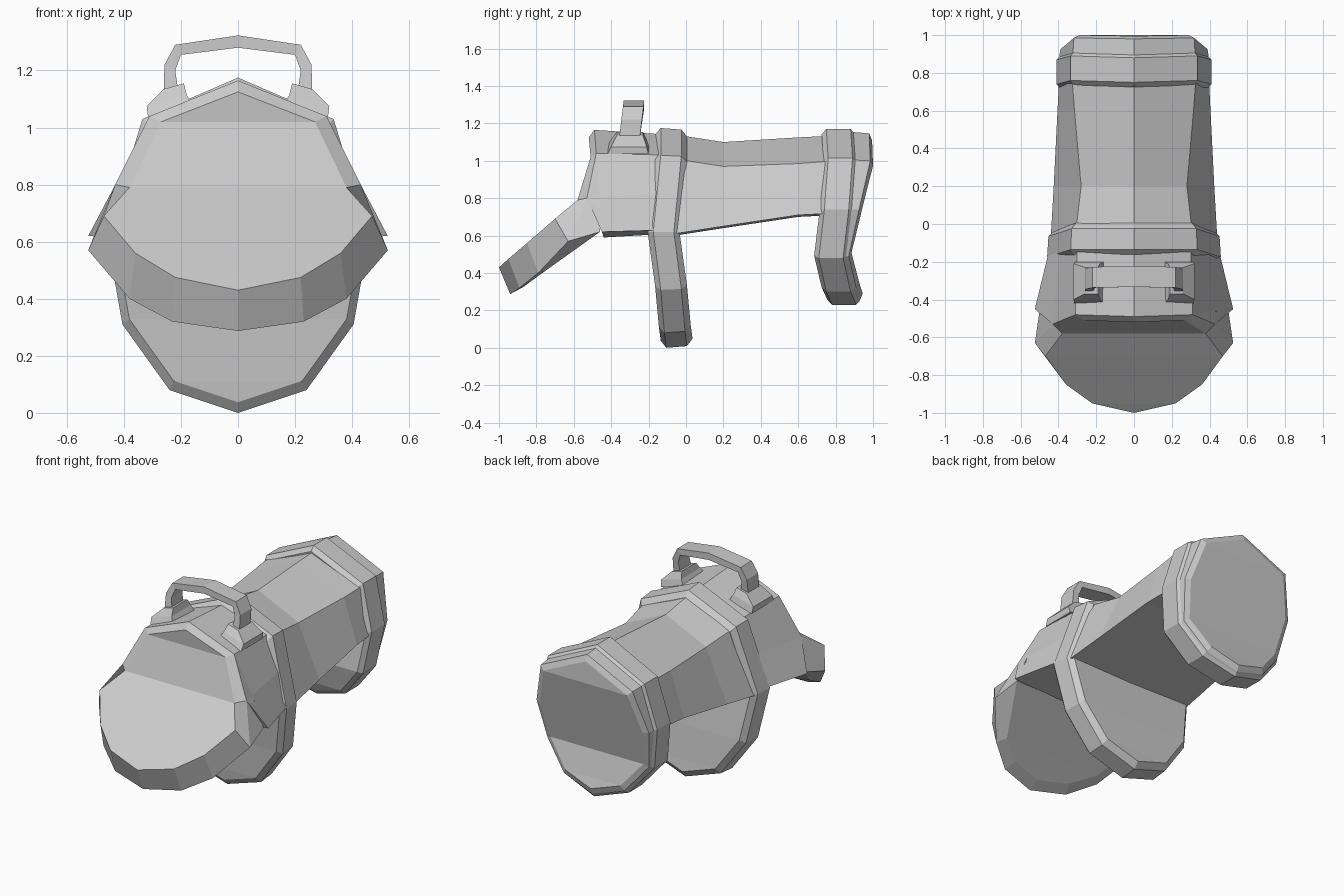
import bpy
import bmesh

if "Cube" in bpy.data.objects:
    bpy.data.objects.remove(bpy.data.objects["Cube"])

grey = bpy.data.materials.new("plain grey")
grey.use_nodes = True
COLOUR = (0.6, 0.6, 0.6, 1)
grey.diffuse_color = COLOUR
grey.node_tree.nodes["Principled BSDF"].inputs["Base Color"].default_value = COLOUR


def finish(name, bm):
    bmesh.ops.recalc_face_normals(bm, faces=bm.faces)
    mesh = bpy.data.meshes.new(name)
    bm.to_mesh(mesh)
    bm.free()
    mesh.materials.append(grey)
    obj = bpy.data.objects.new(name, mesh)
    bpy.context.collection.objects.link(obj)
    return obj


def loft(name, rings):
    """Bridge mirrored half outlines (x, y, z), top to bottom, and cap with level strips."""
    bm = bmesh.new()
    loops = []
    for half in rings:
        mirrored = [(-x, y, z) for x, y, z in half[-2:0:-1]]
        loops.append([bm.verts.new(p) for p in list(half) + mirrored])
    n = len(loops[0])
    for a, b in zip(loops, loops[1:]):
        for i in range(n):
            j = (i + 1) % n
            bm.faces.new((a[i], a[j], b[j], b[i]))
    for cap in (loops[0], loops[-1]):
        for i in range(n // 2):
            strip = [cap[i], cap[i + 1], cap[-i - 1], cap[-i]]
            bm.faces.new(list(dict.fromkeys(strip)))
    return finish(name, bm)


def layered(half, layers, centre):
    """Copies of an outline, each moved in y and scaled about a height."""
    return [[(x * s, y + dy, centre + (z - centre) * s) for x, y, z in half]
            for dy, s in layers]


# Front flap: broad face that bends forward, with a thick rim
flap_face = [(0, -0.52, 1.125), (0.27, -0.51, 1.02), (0.38, -0.58, 0.79),
             (0.47, -0.70, 0.69), (0.36, -0.85, 0.56), (0.22, -0.95, 0.475), (0, -1, 0.43)]
flap_rim = [(0, -0.49, 1.165), (0.31, -0.48, 1.04), (0.43, -0.53, 0.80),
            (0.525, -0.63, 0.57), (0.38, -0.79, 0.40), (0.23, -0.89, 0.32), (0, -0.94, 0.287)]
flap_back = [(0, -0.44, 1.14), (0.30, -0.44, 1.03), (0.43, -0.46, 0.79),
             (0.50, -0.46, 0.62), (0.34, -0.74, 0.42), (0.20, -0.83, 0.355), (0, -0.87, 0.325)]
loft("front_flap", [flap_face, flap_rim, flap_back])

# Front body behind the flap
loft("front_body", [
    [(0, -0.49, 1.165), (0.31, -0.48, 1.04), (0.43, -0.53, 0.80), (0.525, -0.45, 0.62), (0, -0.44, 0.59)],
    [(0, -0.10, 1.14), (0.30, -0.10, 1.03), (0.385, -0.10, 0.83), (0.44, -0.10, 0.63), (0, -0.10, 0.61)]])

# Rear body, slightly waisted
loft("rear_body", [
    [(0, y, top), (cx, y, cz), (wx, y, low), (0, y, low - 0.01)]
    for y, top, cx, cz, wx, low in (
        (-0.06, 1.14, 0.31, 1.01, 0.44, 0.61),
        (0.20, 1.10, 0.28, 0.97, 0.425, 0.65),
        (0.60, 1.125, 0.315, 0.985, 0.405, 0.71),
        (0.80, 1.135, 0.33, 1.0, 0.395, 0.72))])

# Middle plate reaching the ground
middle = [(0, -0.08, 1.175), (0.335, -0.08, 1.03), (0.46, -0.12, 0.62),
          (0.405, -0.08, 0.31), (0.24, -0.06, 0.08), (0, -0.05, 0)]
loft("middle_plate", layered(
    middle, [(-0.085, 0.94), (-0.055, 1), (0.055, 0.985), (0.085, 0.92)], 0.62))

# Rear plate with a stepped back cap
rear = [(0, 0.81, 1.17), (0.335, 0.82, 1.015), (0.41, 0.80, 0.74),
        (0.37, 0.77, 0.48), (0.22, 0.81, 0.30), (0, 0.84, 0.23)]
rings = layered(rear, [(-0.085, 0.94), (-0.06, 1), (0.07, 1), (0.085, 0.965)], 0.7)
# The back cap leans outward at the top
cap_shift = (0.17, 0.165, 0.125, 0.10, 0.10, 0.09)
for scale, extra in ((0.95, 0), (0.87, 0.015)):
    rings.append([(x * scale, y + dy + extra, 0.7 + (z - 0.7) * scale)
                  for (x, y, z), dy in zip(rear, cap_shift)])
loft("rear_plate", rings)

# Carry handle, swept through a flat section
outer = [(0.26, 1.10), (0.258, 1.22), (0.22, 1.29), (0, 1.323)]
inner = [(0.205, 1.10), (0.22, 1.20), (0.20, 1.255), (0, 1.28)]


def arch(half):
    return half + [(-x, z) for x, z in half[-2::-1]]


bm = bmesh.new()
sections = []
for (ox, oz), (ix, iz) in zip(arch(outer), arch(inner)):
    lean = (oz - 1.10) * 0.12
    sections.append([bm.verts.new((x, y + lean, z)) for x, z, y in (
        (ox, oz, -0.36), (ox, oz, -0.25), (ix, iz, -0.25), (ix, iz, -0.36))])
for a, b in zip(sections, sections[1:]):
    for i in range(4):
        j = (i + 1) % 4
        bm.faces.new((a[i], a[j], b[j], b[i]))
bm.faces.new(sections[0])
bm.faces.new(sections[-1])
finish("handle", bm)

# Tapered handle feet lying on the roof slope
for side, label in ((1, "left"), (-1, "right")):
    bm = bmesh.new()
    levels = []
    for x0, z0, x1, z1, y0, y1 in ((0.16, 1.08, 0.315, 1.035, -0.42, -0.20),
                                   (0.18, 1.115, 0.32, 1.075, -0.40, -0.21),
                                   (0.19, 1.155, 0.26, 1.135, -0.37, -0.23)):
        levels.append([bm.verts.new((side * x, y, z)) for x, y, z in (
            (x0, y0, z0), (x1, y0, z1), (x1, y1, z1), (x0, y1, z0))])
    for a, b in zip(levels, levels[1:]):
        for i in range(4):
            j = (i + 1) % 4
            bm.faces.new((a[i], a[j], b[j], b[i]))
    bm.faces.new(levels[0])
    bm.faces.new(levels[-1])
    finish(label + "_handle_foot", bm)
